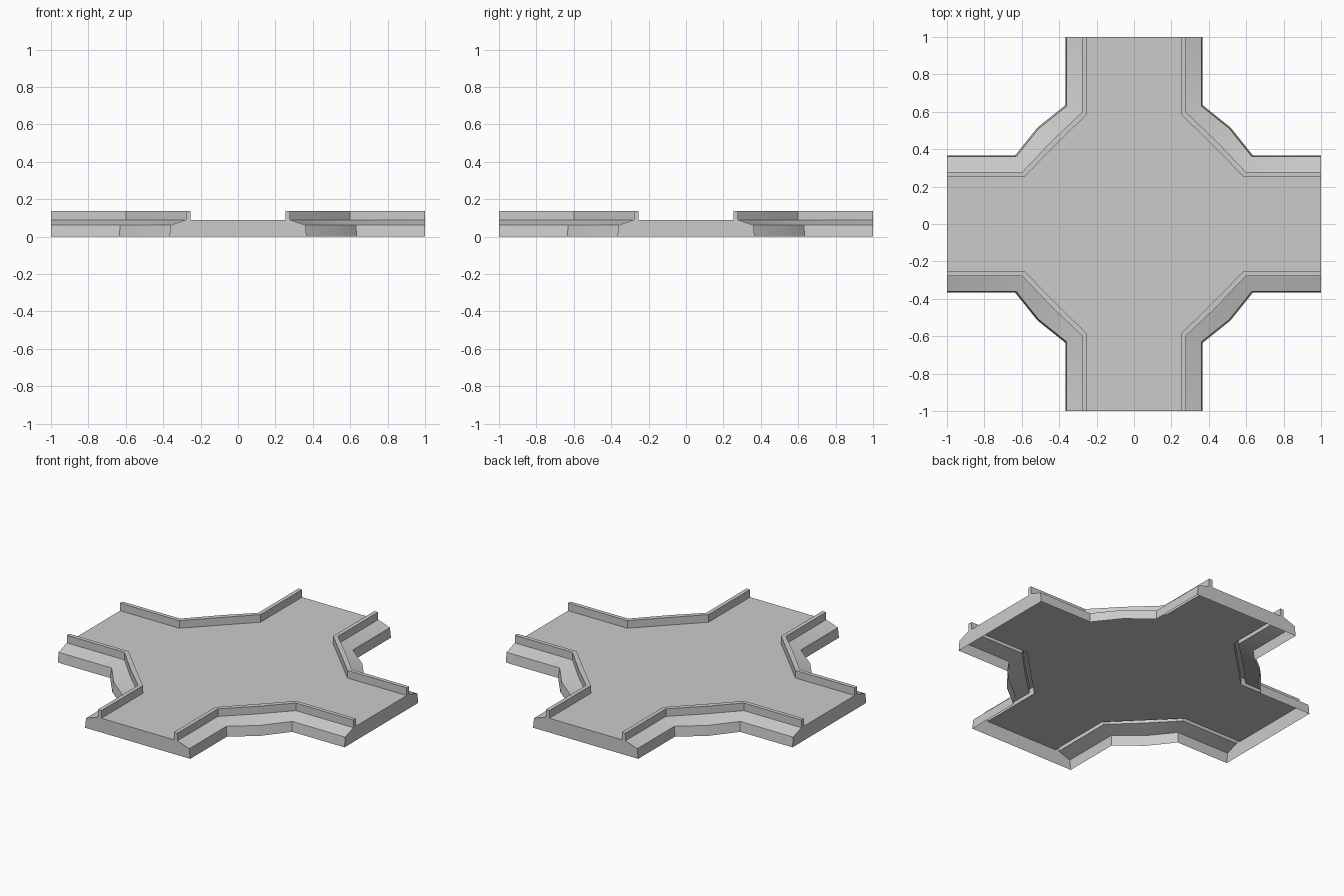
import bpy, bmesh, math
from mathutils import Matrix, Vector

if "Cube" in bpy.data.objects:
    bpy.data.objects.remove(bpy.data.objects["Cube"])

# Cross-section levels from foot to deck edge: (arm half width, bend, corner middle, z)
FOOT = (0.367, 0.635, 0.516, 0.0)
SHOULDER = (0.36, 0.63, 0.51, 0.062)
RAIL_OUT = (0.278, 0.598, 0.442, 0.09)
RAIL_TOP_OUT = RAIL_OUT[:3] + (0.138,)
RAIL_IN = (0.253, 0.586, 0.42, 0.09)
RAIL_TOP_IN = RAIL_IN[:3] + (0.138,)
ALL = [FOOT, SHOULDER, RAIL_OUT, RAIL_TOP_OUT, RAIL_TOP_IN, RAIL_IN]


def path(level, k):
    """Corner path from one arm end to the next, turned by k quarter turns."""
    d, b, m, z = level
    rot = Matrix.Rotation(-k * math.pi / 2, 3, 'Z')
    return [rot @ Vector((x, y, z)) for x, y in
            ((d, 1), (d, b), (m, m), (b, d), (1, d))]


def make_object(name, faces, smooth=False):
    bm = bmesh.new()
    for pts in faces:
        bm.faces.new([bm.verts.new(p) for p in pts])
    bmesh.ops.remove_doubles(bm, verts=bm.verts, dist=1e-5)
    mesh = bpy.data.meshes.new(name)
    bm.to_mesh(mesh)
    bm.free()
    obj = bpy.data.objects.new(name, mesh)
    bpy.context.collection.objects.link(obj)
    if smooth:
        bpy.ops.object.select_all(action='DESELECT')
        bpy.context.view_layer.objects.active = obj
        obj.select_set(True)
        bpy.ops.object.shade_smooth_by_angle(angle=math.radians(20))
    return obj


def strips(levels):
    """Quads joining neighbouring levels around all four corners."""
    faces = []
    for k in range(4):
        for lo, hi in zip(levels, levels[1:]):
            p, q = path(lo, k), path(hi, k)
            for j in range(4):
                faces.append((p[j], q[j], q[j + 1], p[j + 1]))
    return faces


# Skirt and sloped verge
make_object("embankment", strips(ALL[:3]), smooth=True)

# Low rails, hollow underneath
make_object("guard_rails", strips(ALL[2:]))

# Flat road surface
outline = [p for k in range(4) for p in path(RAIL_IN, k)]
make_object("road_deck", [outline[::-1]])

# End walls closing the four arms
ends = []
for k in range(4):
    rot = Matrix.Rotation(-k * math.pi / 2, 3, 'Z')
    right = [(d, z) for d, b, m, z in ALL]
    left = [(-d, z) for d, z in right[::-1]]
    ends.append([rot @ Vector((x, 1, z)) for x, z in (right + left)[::-1]])
make_object("end_walls", ends)
